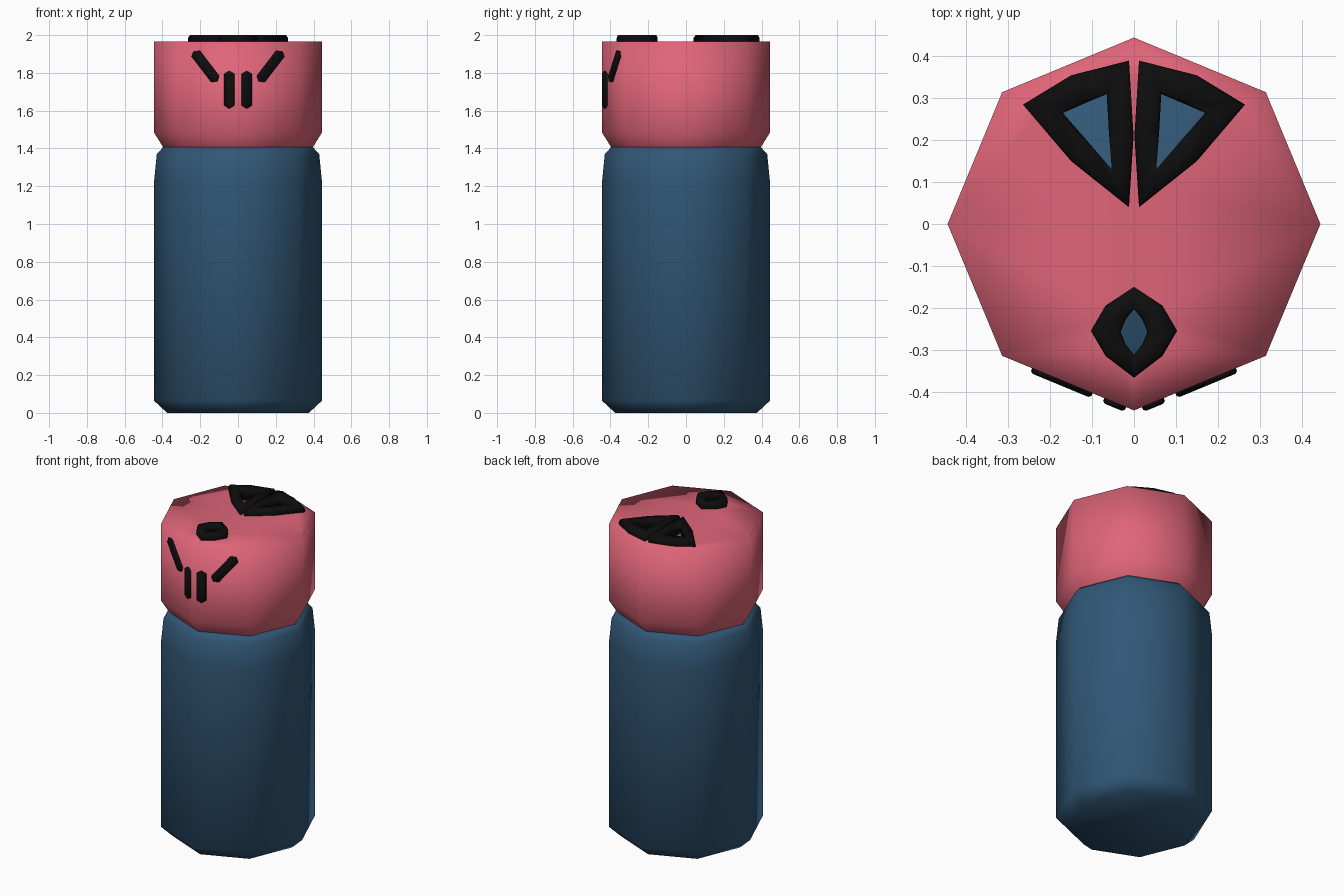
import bpy, bmesh, math
from mathutils import Vector

if "Cube" in bpy.data.objects:
    bpy.data.objects.remove(bpy.data.objects["Cube"])


def material(name, rgb):
    m = bpy.data.materials.new(name)
    m.diffuse_color = (*rgb, 1)
    m.use_nodes = True
    m.node_tree.nodes["Principled BSDF"].inputs["Base Color"].default_value = m.diffuse_color
    return m


PINK = material("pink", (0.74, 0.13, 0.19))
BLUE = material("dark blue", (0.031, 0.096, 0.182))
BLACK = material("black", (0.004, 0.004, 0.004))


def finish(bm, name, mat, smooth=True, upward=False):
    bmesh.ops.recalc_face_normals(bm, faces=bm.faces)
    if upward:
        top = max(bm.faces, key=lambda f: f.calc_center_median().z)
        top.normal_update()
        if top.normal.z < 0:
            bmesh.ops.reverse_faces(bm, faces=bm.faces)
    for f in bm.faces:
        f.smooth = smooth
    me = bpy.data.meshes.new(name)
    bm.to_mesh(me)
    bm.free()
    me.materials.append(mat)
    ob = bpy.data.objects.new(name, me)
    bpy.context.collection.objects.link(ob)
    return ob


def bridge(bm, a, b):
    n = len(a)
    for i in range(n):
        bm.faces.new((a[i], a[(i + 1) % n], b[(i + 1) % n], b[i]))


def octagon_rings(bm, profile):
    # stacked eight-sided rings from (radius, height) pairs
    rings = [[bm.verts.new((r * math.cos(i * math.pi / 4), r * math.sin(i * math.pi / 4), z))
              for i in range(8)] for r, z in profile]
    for a, b in zip(rings, rings[1:]):
        bridge(bm, a, b)
    return rings


def mix(a, b, t):
    return [(p[0] + (q[0] - p[0]) * t, p[1] + (q[1] - p[1]) * t) for p, q in zip(a, b)]


def flip(pts):
    return [(-x, y) for x, y in pts]


# Outlines of the pouring holes: outer and inner edge of each rim
R = 0.445
TOP = 1.965
big_out = [(.265, .285), (.15, .355), (.012, .39), (.001, .21), (.012, .04), (.15, .15)]
big_in = [(.17, .265), (.118, .288), (.065, .31), (.06, .22), (.053, .13), (.113, .2)]
small_out = [(0, -.15), (.068, -.195), (.103, -.255), (.068, -.315),
             (0, -.367), (-.068, -.315), (-.103, -.255), (-.068, -.195)]
small_in = [(0, -.203), (.02, -.228), (.032, -.257), (.02, -.287),
            (0, -.312), (-.02, -.287), (-.032, -.257), (-.02, -.228)]
holes = [("right_hole_rim", big_out, big_in),
         ("left_hole_rim", flip(big_out), flip(big_in)),
         ("front_hole_rim", small_out, small_in)]

# Container body
bm = bmesh.new()
rings = octagon_rings(bm, [(.375, 0), (R, .065), (R, 1.22), (.43, 1.37), (.395, 1.408)])
bm.faces.new(rings[0])
bm.faces.new(rings[-1])
finish(bm, "body", BLUE)

# Hollow lid with three open holes in its flat top
bm = bmesh.new()
rings = octagon_rings(bm, [(.395, 1.405), (R, 1.485), (R, TOP)])
loops = [rings[-1]] + [[bm.verts.new((x, y, TOP)) for x, y in mix(o, i, .5)]
                       for _, o, i in holes]
edges = []
for loop in loops:
    for k, v in enumerate(loop):
        w = loop[(k + 1) % len(loop)]
        edges.append(bm.edges.get((v, w)) or bm.edges.new((v, w)))
bmesh.ops.triangle_fill(bm, edges=edges, use_beauty=True, use_dissolve=False,
                        normal=Vector((0, 0, 1)))
finish(bm, "lid", PINK, upward=True)

# Raised rims around the holes
for name, o, i in holes:
    bm = bmesh.new()
    section = [(0, 1.935), (0, 1.985), (.12, 2.0), (.88, 2.0), (1, 1.985), (1, 1.935)]
    rr = [[bm.verts.new((x, y, z)) for x, y in mix(o, i, t)] for t, z in section]
    for k in range(len(rr)):
        bridge(bm, rr[k], rr[(k + 1) % len(rr)])
    finish(bm, name, BLACK)


# Slot-shaped marks lying on the two front facets
def mark(name, p, q, side, half=.026, thick=.012):
    p, q = Vector(p), Vector(q)
    d = (q - p).normalized()
    n = Vector((d.y, -d.x))
    slope = math.tan(math.pi / 8)
    normal = Vector((math.sin(math.pi / 8), -math.cos(math.pi / 8), 0))
    bm = bmesh.new()
    layers = []
    for shrink, out in ((0, -.005), (0, thick * .6), (.006, thick)):
        h = half - shrink
        pts = [p - d * h, p + n * h - d * h * .35, q + n * h + d * h * .35,
               q + d * h, q - n * h + d * h * .35, p - n * h - d * h * .35]
        layer = []
        for u in pts:
            v = Vector((u.x, -R + u.x * slope, u.y)) + normal * out
            layer.append(bm.verts.new((v.x * side, v.y, v.z)))
        layers.append(layer)
    for a, b in zip(layers, layers[1:]):
        bridge(bm, a, b)
    bm.faces.new(layers[0])
    bm.faces.new(layers[-1])
    finish(bm, name, BLACK)


for side, label in ((1, "right"), (-1, "left")):
    mark(label + "_upright_mark", (.045, 1.637), (.045, 1.785), side)
    mark(label + "_slanted_mark", (.125, 1.775), (.217, 1.895), side)
